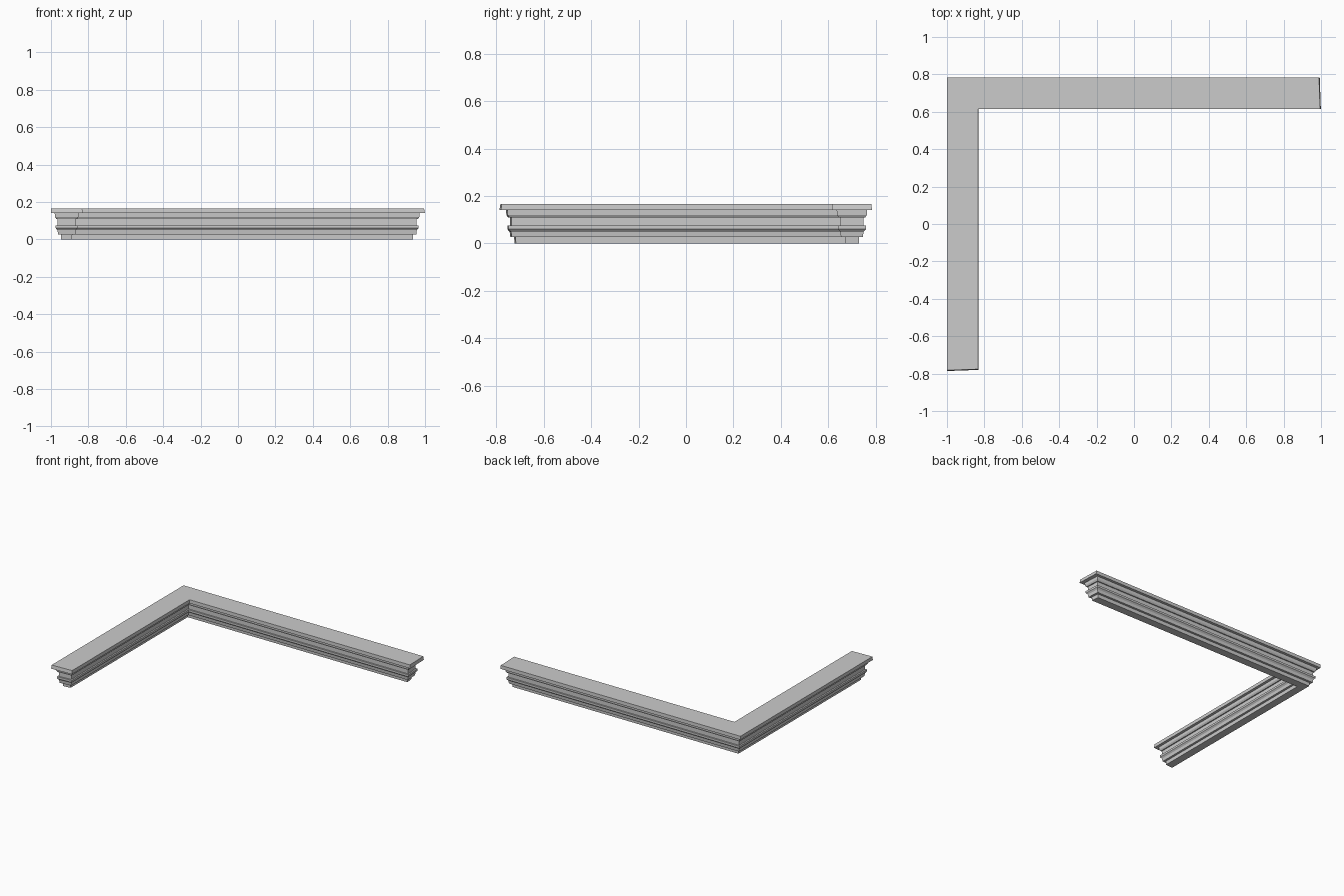
import bpy, bmesh

if "Cube" in bpy.data.objects:
    bpy.data.objects.remove(bpy.data.objects["Cube"])

# Centre lines of the two arms, and where each arm's end profile starts
CX, CY = -0.916, 0.699
EX, EY = 0.904, -0.691
SKEW = 0.003

# Moulding profile from the bottom up: (height, distance from centre line)
PROFILE = [
    (0.0, 0.029), (0.027, 0.030),      # base fillet
    (0.027, 0.046), (0.049, 0.049),    # lower band
    (0.060, 0.059), (0.075, 0.059),    # bead
    (0.075, 0.048), (0.109, 0.048),    # recessed frieze
    (0.109, 0.056), (0.120, 0.063), (0.140, 0.064),  # upper band
    (0.140, 0.084), (0.166, 0.083),    # top slab
]


def l_ring(bm, z, o):
    # L-shaped outline at one height; the slab overhangs the ends a little more
    e = o + (0.008 if z >= 0.14 and o > 0.07 else 0.0)
    if z > 0.15:
        e -= 0.003
    pts = [(CX - o, CY + o), (CX - o, EY - e - SKEW), (CX + o, EY - e + SKEW),
           (CX + o, CY - o), (EX + e + SKEW, CY - o), (EX + e - SKEW, CY + o)]
    return [bm.verts.new((x, y, z)) for x, y in pts]


# Stack the outlines into one closed cornice
bm = bmesh.new()
rings = [l_ring(bm, z, o) for z, o in PROFILE]
for a, b in zip(rings, rings[1:]):
    for i in range(6):
        j = (i + 1) % 6
        bm.faces.new((a[i], a[j], b[j], b[i]))

# Mitred top and bottom caps, one quad per arm
for r in (rings[0], rings[-1]):
    bm.faces.new((r[0], r[1], r[2], r[3]))
    bm.faces.new((r[0], r[3], r[4], r[5]))
bmesh.ops.recalc_face_normals(bm, faces=bm.faces)

mesh = bpy.data.meshes.new("corner_cornice")
bm.to_mesh(mesh)
bm.free()
cornice = bpy.data.objects.new("corner_cornice", mesh)
bpy.context.collection.objects.link(cornice)
